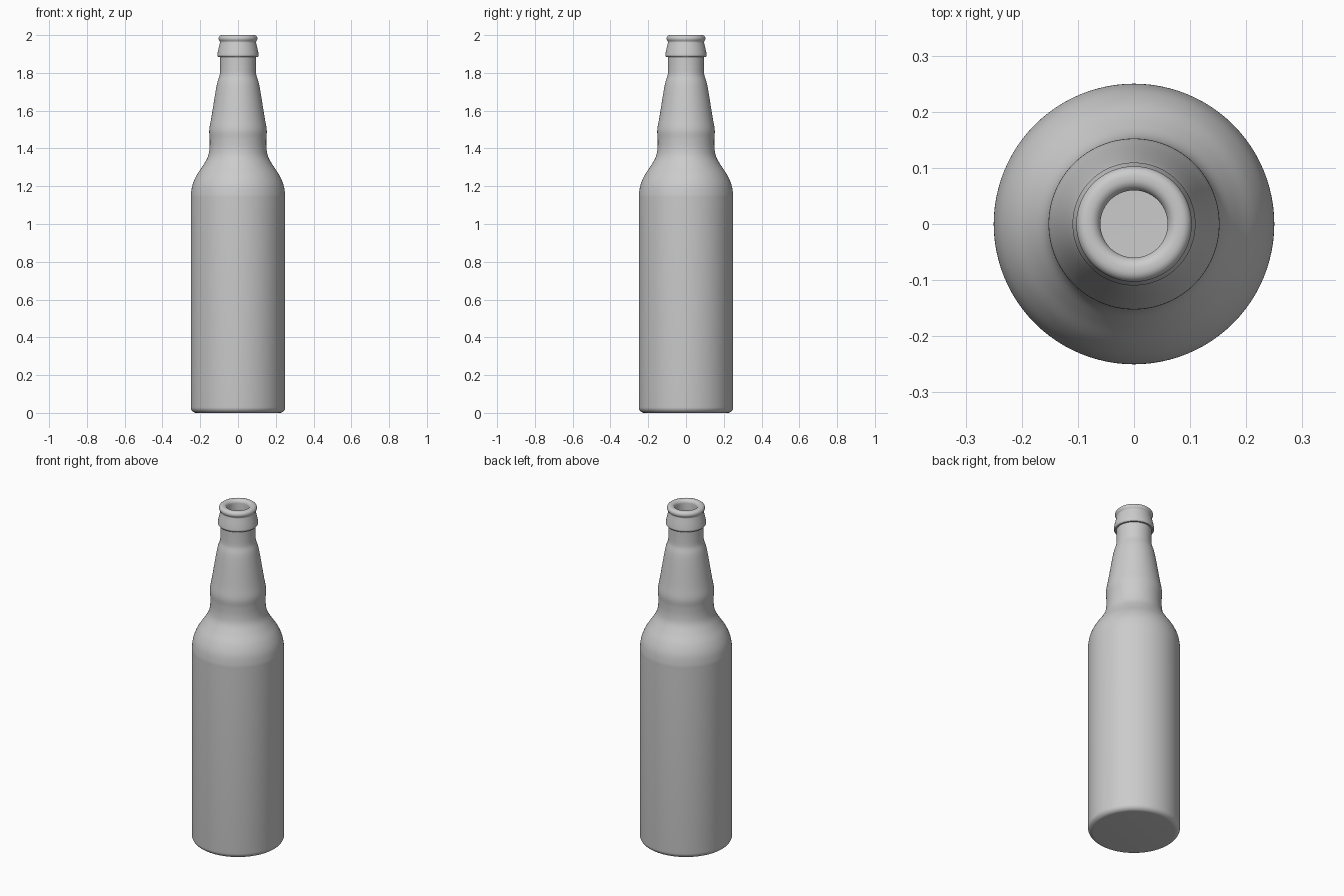
import bpy, bmesh, math
from mathutils import Vector

cube = bpy.data.objects.get("Cube")
if cube:
    bpy.data.objects.remove(cube, do_unlink=True)

SEGMENTS = 96


def spline(points, steps=5):
    """Smooth curve through (radius, height) points."""
    pts = [Vector(p) for p in points]
    pts = [pts[0]] + pts + [pts[-1]]
    out = []
    for a, b, c, d in zip(pts, pts[1:], pts[2:], pts[3:]):
        for i in range(steps):
            t = i / steps
            out.append(0.5 * (2 * b + (c - a) * t + (2 * a - 5 * b + 4 * c - d) * t**2
                              + (3 * b - a - 3 * c + d) * t**3))
    return out + [pts[-1]]


def arc(r, z, radius, start, end, steps=8):
    """Rounded corner in the profile, angles in degrees."""
    angles = [math.radians(start + (end - start) * i / steps) for i in range(steps + 1)]
    return [Vector((r + radius * math.cos(a), z + radius * math.sin(a))) for a in angles]


def lathe(name, profile, material):
    bm = bmesh.new()
    verts = [bm.verts.new((p.x, 0, p.y)) for p in profile]
    edges = [bm.edges.new(pair) for pair in zip(verts, verts[1:])]
    bmesh.ops.spin(bm, geom=verts + edges, axis=(0, 0, 1), cent=(0, 0, 0),
                   angle=math.tau, steps=SEGMENTS)
    bmesh.ops.remove_doubles(bm, verts=bm.verts, dist=0.0001)
    bmesh.ops.recalc_face_normals(bm, faces=bm.faces)
    mesh = bpy.data.meshes.new(name)
    bm.to_mesh(mesh)
    bm.free()
    mesh.materials.append(material)
    obj = bpy.data.objects.new(name, mesh)
    bpy.context.collection.objects.link(obj)
    bpy.ops.object.select_all(action='DESELECT')
    obj.select_set(True)
    bpy.context.view_layer.objects.active = obj
    bpy.ops.object.shade_smooth_by_angle(angle=math.radians(40))
    return obj


grey = bpy.data.materials.new("plain grey")
grey.use_nodes = True
color = (0.6, 0.6, 0.6, 1)
grey.diffuse_color = color
grey.node_tree.nodes["Principled BSDF"].inputs["Base Color"].default_value = color

# Outer wall: base, body, shoulder and swollen neck
profile = [Vector((0, 0))]
profile += arc(0.22, 0.03, 0.03, -90, 0)
profile += spline([(0.25, 1.13), (0.249, 1.16), (0.24, 1.21), (0.218, 1.26), (0.185, 1.31),
                   (0.16, 1.355), (0.151, 1.4), (0.15, 1.45), (0.152, 1.5),
                   (0.14, 1.57), (0.119, 1.7), (0.109, 1.75), (0.098, 1.785), (0.095, 1.81)])
# Crown ring and rounded lip
profile += [Vector((0.095, 1.884))]
profile += spline([(0.104, 1.884), (0.109, 1.891), (0.109, 1.9), (0.104, 1.925),
                   (0.098, 1.95), (0.095, 1.963)])
profile += arc(0.085, 1.982, 0.018, -45, 90)
profile += arc(0.08, 1.98, 0.02, 90, 180)
# Inner wall down to the inside floor
profile += spline([(0.06, 1.8), (0.075, 1.74), (0.115, 1.5), (0.115, 1.4),
                   (0.15, 1.31), (0.205, 1.21), (0.215, 1.13)])
profile += arc(0.185, 0.065, 0.03, 0, -90)
profile += [Vector((0, 0.035))]

lathe("bottle", profile, grey)
